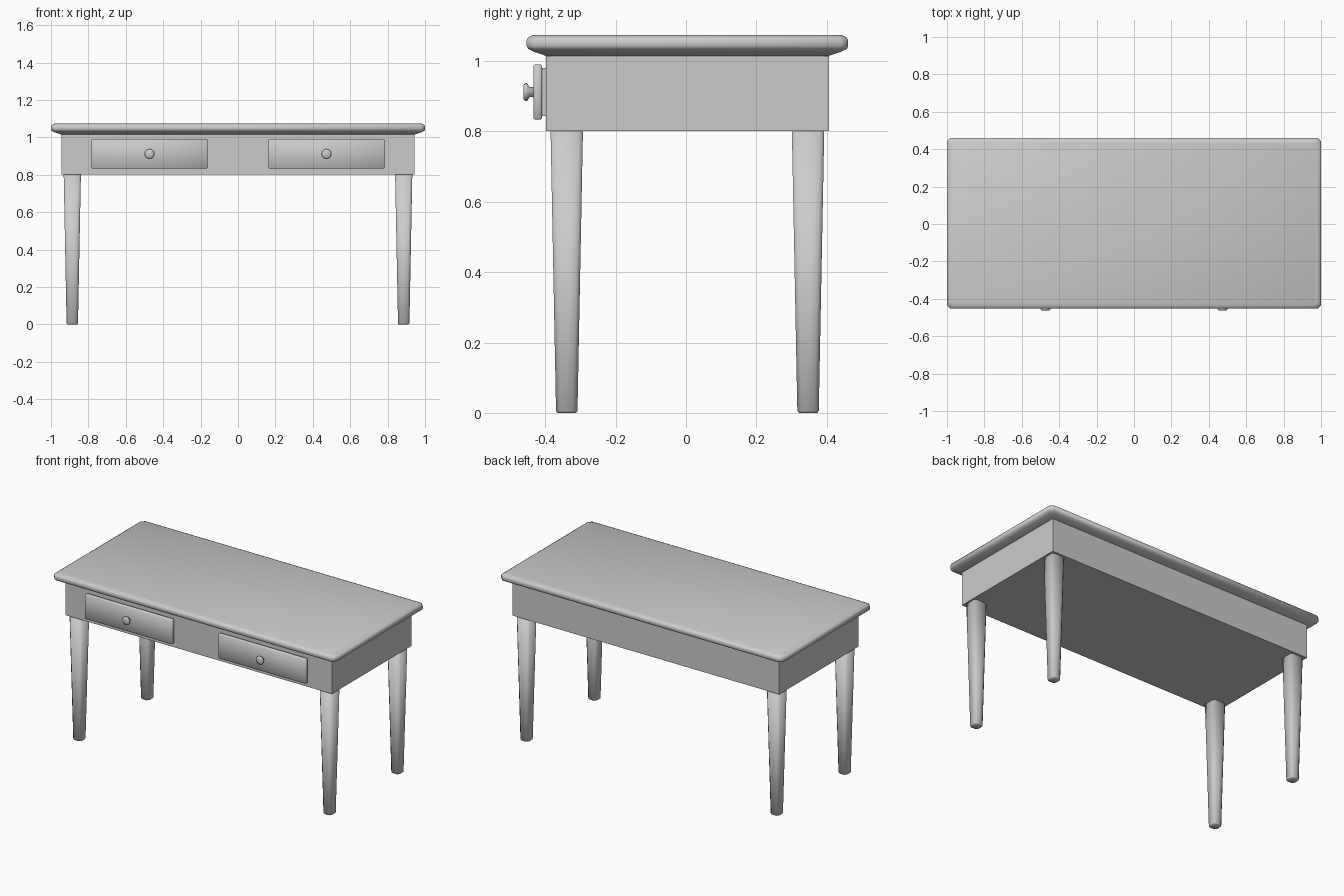
import bpy, bmesh, math

default = bpy.data.objects.get("Cube")
if default:
    bpy.data.objects.remove(default, do_unlink=True)

# Single plain finish
grey = bpy.data.materials.new("light_grey")
grey.use_nodes = True
colour = (0.6, 0.6, 0.6, 1)
grey.diffuse_color = colour
grey.node_tree.nodes["Principled BSDF"].inputs["Base Color"].default_value = colour

CY = 0.004  # depth centre of the table body


def chamfered(hx, hy, c):
    """Rectangle outline with cut corners, counter-clockwise."""
    return [(hx, c - hy), (hx, hy - c), (hx - c, hy), (c - hx, hy),
            (-hx, hy - c), (-hx, c - hy), (c - hx, -hy), (hx - c, -hy)]


def loft(name, rings, location, smooth=True):
    """Join 3D outlines of equal count into a closed solid."""
    bm = bmesh.new()
    loops = [[bm.verts.new(p) for p in ring] for ring in rings]
    n = len(loops[0])
    for a, b in zip(loops, loops[1:]):
        for i in range(n):
            j = (i + 1) % n
            bm.faces.new((a[i], a[j], b[j], b[i]))
    bm.faces.new(reversed(loops[0]))
    bm.faces.new(loops[-1])
    bmesh.ops.recalc_face_normals(bm, faces=bm.faces)
    for f in bm.faces:
        f.smooth = smooth
    mesh = bpy.data.meshes.new(name)
    bm.to_mesh(mesh)
    bm.free()
    mesh.materials.append(grey)
    obj = bpy.data.objects.new(name, mesh)
    obj.location = location
    bpy.context.collection.objects.link(obj)
    return obj


def slab(name, hx, hy, corner, profile, location, smooth=True):
    """Stack chamfered outlines; profile rows are (inset, height)."""
    rings = [[(x, y, z) for x, y in chamfered(hx - s, hy - s, corner)]
             for s, z in profile]
    return loft(name, rings, location, smooth)


def box(name, size, location, bevel=0):
    bm = bmesh.new()
    bmesh.ops.create_cube(bm, size=1)
    bmesh.ops.scale(bm, vec=size, verts=bm.verts)
    if bevel:
        bmesh.ops.bevel(bm, geom=bm.edges[:], offset=bevel, segments=1,
                        affect='EDGES')
        for f in bm.faces:
            f.smooth = True
    mesh = bpy.data.meshes.new(name)
    bm.to_mesh(mesh)
    bm.free()
    mesh.materials.append(grey)
    obj = bpy.data.objects.new(name, mesh)
    obj.location = location
    bpy.context.collection.objects.link(obj)


# Moulded top and solid apron
slab("tabletop", 1.0, 0.457, 0.02,
     [(0.058, 1.014), (0.02, 1.027), (0.004, 1.035), (0, 1.043),
      (0, 1.059), (0.004, 1.067), (0.02, 1.075)], (0, CY, 0))
box("apron", (1.888, 0.804, 0.214), (0, CY, 0.908))

# Tapered legs with cut corners
for sx, side in ((-1, "right"), (1, "left")):
    for sy, end in ((-1, "front"), (1, "back")):
        slab(f"{end}_{side}_leg", 0.046, 0.046, 0.012,
             [(0.02, 0), (0.0155, 0.005), (0, 0.801)],
             (sx * 0.886, CY + sy * 0.343, 0))

# Drawers and turned knobs
for sx, side in ((-1, "right"), (1, "left")):
    x = sx * 0.473
    box(f"{side}_drawer_body", (0.59, 0.02, 0.136), (x, -0.403, 0.912))
    box(f"{side}_drawer_front", (0.62, 0.025, 0.157), (x, -0.4215, 0.912), 0.004)
    turned = [(0.015, -0.43), (0.014, -0.445), (0.026, -0.452),
              (0.026, -0.457), (0.02, -0.462)]
    rings = [[(r * math.cos(a), y, r * math.sin(a))
              for a in (math.tau * k / 16 for k in range(16))]
             for r, y in turned]
    loft(f"{side}_knob", rings, (x, 0, 0.912))
